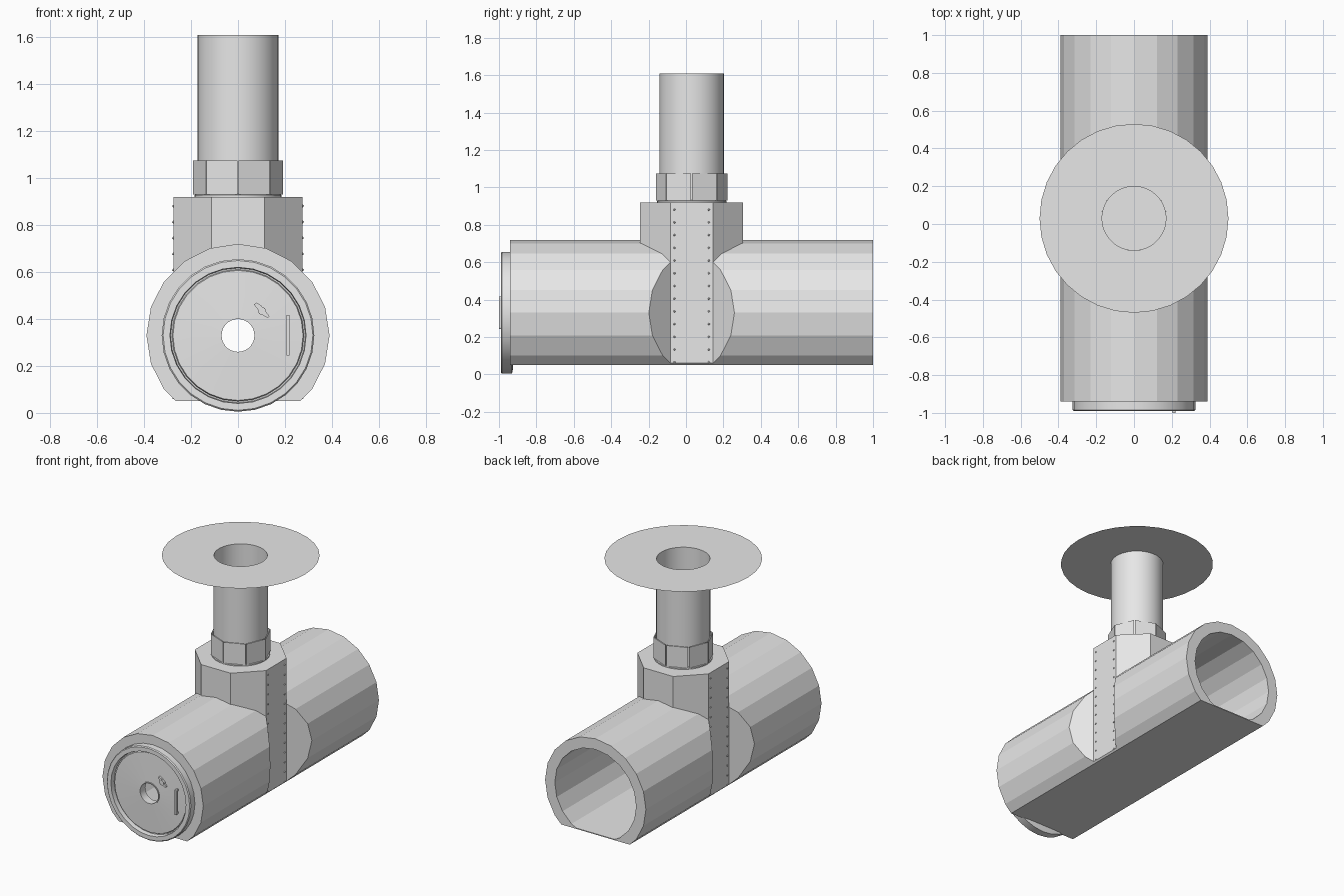
import bpy, bmesh, math
from mathutils import Vector

if "Cube" in bpy.data.objects:
    bpy.data.objects.remove(bpy.data.objects["Cube"])

CY, CZ = 0.03, 0.33          # stack centre in y, barrel centre in z
grey = bpy.data.materials.new("light grey metal")
grey.diffuse_color = (0.8, 0.8, 0.8, 1)
grey.use_nodes = True
grey.node_tree.nodes["Principled BSDF"].inputs["Base Color"].default_value = grey.diffuse_color


def finish(name, bm, smooth=False):
    bmesh.ops.recalc_face_normals(bm, faces=bm.faces)
    me = bpy.data.meshes.new(name)
    bm.to_mesh(me)
    bm.free()
    ob = bpy.data.objects.new(name, me)
    bpy.context.collection.objects.link(ob)
    me.materials.append(grey)
    if smooth:
        bpy.ops.object.select_all(action='DESELECT')
        ob.select_set(True)
        bpy.context.view_layer.objects.active = ob
        bpy.ops.object.shade_smooth_by_angle(angle=math.radians(30))
    return ob


def place(a, b, h, axis):
    return Vector((a, h, b)) if axis == 'Y' else Vector((a, b, h))


def add_prism(bm, pts, lo, hi, axis):
    rings = [[bm.verts.new(place(a, b, h, axis)) for a, b in pts] for h in (lo, hi)]
    n = len(pts)
    for r in rings:
        bm.faces.new(r)
    for i in range(n):
        j = (i + 1) % n
        bm.faces.new((rings[0][i], rings[0][j], rings[1][j], rings[1][i]))


def prism(name, pts, lo, hi, axis):
    bm = bmesh.new()
    add_prism(bm, pts, lo, hi, axis)
    return finish(name, bm)


def lathe(name, profile, segs, axis, ca, cb, closed=True, smooth=True):
    bm = bmesh.new()
    rings = []
    for r, h in profile:
        rings.append([bm.verts.new(place(ca + r * math.sin(2 * math.pi * k / segs),
                                         cb + r * math.cos(2 * math.pi * k / segs), h, axis))
                      for k in range(segs)])
    for i in range(len(rings) if closed else len(rings) - 1):
        p, q = rings[i], rings[(i + 1) % len(rings)]
        for k in range(segs):
            j = (k + 1) % segs
            bm.faces.new((p[k], p[j], q[j], q[k]))
    return finish(name, bm, smooth)


def boolean(ob, tool, op):
    m = ob.modifiers.new("bool", 'BOOLEAN')
    m.operation, m.solver, m.object = op, 'EXACT', tool
    bpy.ops.object.select_all(action='DESELECT')
    ob.select_set(True)
    bpy.context.view_layer.objects.active = ob
    bpy.ops.object.modifier_apply(modifier=m.name)
    bpy.data.objects.remove(tool)


def barrel_section(r, floor):
    """20-sided circle cut flat at the floor height."""
    c = [(r * math.sin(k * math.pi / 10), CZ + r * math.cos(k * math.pi / 10)) for k in range(20)]
    out = []
    for p, q in zip(c, c[1:] + c[:1]):
        if p[1] >= floor:
            out.append(p)
        if (p[1] - floor) * (q[1] - floor) < 0:
            t = (floor - p[1]) / (q[1] - p[1])
            out.append((p[0] + t * (q[0] - p[0]), floor))
    return out


def notch(s, x, half):
    return prism("notch_cutter", [(s * x, CY - half), (s * x, CY + half),
                                  (s * (x + .3), CY + half + .3), (s * (x + .3), CY - half - .3)],
                 -0.2, 1.2, 'Z')


# Barrel with eight-sided stack base and splayed side notches, hollowed out
body = prism("barrel_body", barrel_section(0.39, 0.05), -0.94, 1.0, 'Y')
R8 = 0.275 / math.cos(math.pi / 8)
octa = [(R8 * math.cos((k + .5) * math.pi / 4), CY + R8 * math.sin((k + .5) * math.pi / 4))
        for k in range(8)]
boolean(body, prism("stack_base", octa, 0.4, 0.92, 'Z'), 'UNION')
hollow = prism("hollow_cutter", barrel_section(0.315, 0.056), -1.1, 1.1, 'Y')
for s in (-1, 1):
    boolean(body, notch(s, 0.275, 0.114), 'DIFFERENCE')
    boolean(hollow, notch(s, 0.258, 0.122), 'DIFFERENCE')
boolean(body, hollow, 'DIFFERENCE')

# Round door with rim, groove and centre hole
lathe("door", [(.07, -.925), (.07, -.982), (.076, -.982), (.076, -.976), (.277, -.968),
               (.281, -.958), (.287, -.958), (.29, -.99), (.319, -.99), (.325, -.984),
               (.325, -.93), (.30, -.925)], 28, 'Y', 0, CZ)

# Door handle: rounded upright bar on two posts
bar = [(.213 + .008 * math.cos(a), z + .008 * math.sin(a))
       for z, a0 in ((.41, 0), (.25, math.pi))
       for a in [a0 + i * math.pi / 6 for i in range(7)]]
prism("door_handle", bar, -1.0, -0.986, 'Y')
bm = bmesh.new()
for z in (.25, .41):
    add_prism(bm, [(.207, z - .006), (.219, z - .006), (.219, z + .006), (.207, z + .006)],
              -0.988, -0.965, 'Y')
finish("handle_posts", bm)

# Door latch: round boss and slanted lever
prism("latch_boss", [(.102 + .017 * math.cos(k * math.pi / 8), .434 + .017 * math.sin(k * math.pi / 8))
                     for k in range(16)], -0.99, -0.965, 'Y')
prism("latch_lever", [(.068, .462), (.078, .47), (.098, .458), (.134, .412), (.126, .404), (.1, .42)],
      -0.984, -0.965, 'Y')

# Stack pipe, foot ring and flat top flange
lathe("stack_pipe", [(.172, .92), (.172, 1.61), (.169, 1.61), (.169, .92)], 48, 'Z', 0, CY)
lathe("foot_ring", [(.172, .92), (.186, .92), (.186, .928), (.172, .932)], 32, 'Z', 0, CY)
lathe("top_flange", [(.172, 1.61), (.5, 1.61)], 32, 'Z', 0, CY, closed=False, smooth=False)

# Collar of eight flat tabs around the pipe
bm = bmesh.new()
for k in range(8):
    a = (k + .5) * math.pi / 4
    n, t = Vector((math.cos(a), math.sin(a))), Vector((-math.sin(a), math.cos(a)))
    c = Vector((0, CY))
    pts = [c + n * d + t * w for d, w in ((.172, -.068), (.178, -.071), (.178, .071), (.172, .068))]
    add_prism(bm, [tuple(p) for p in pts], 0.93, 1.075, 'Z')
finish("collar_tabs", bm)

# Rivets in two columns on each side strip
bm = bmesh.new()
for s in (-1, 1):
    for y in (CY - .092, CY + .092):
        for i in range(13):
            r = bmesh.ops.create_icosphere(bm, subdivisions=1, radius=.006)
            bmesh.ops.translate(bm, verts=r['verts'], vec=(s * .275, y, .065 + i * .068))
finish("rivets", bm)
